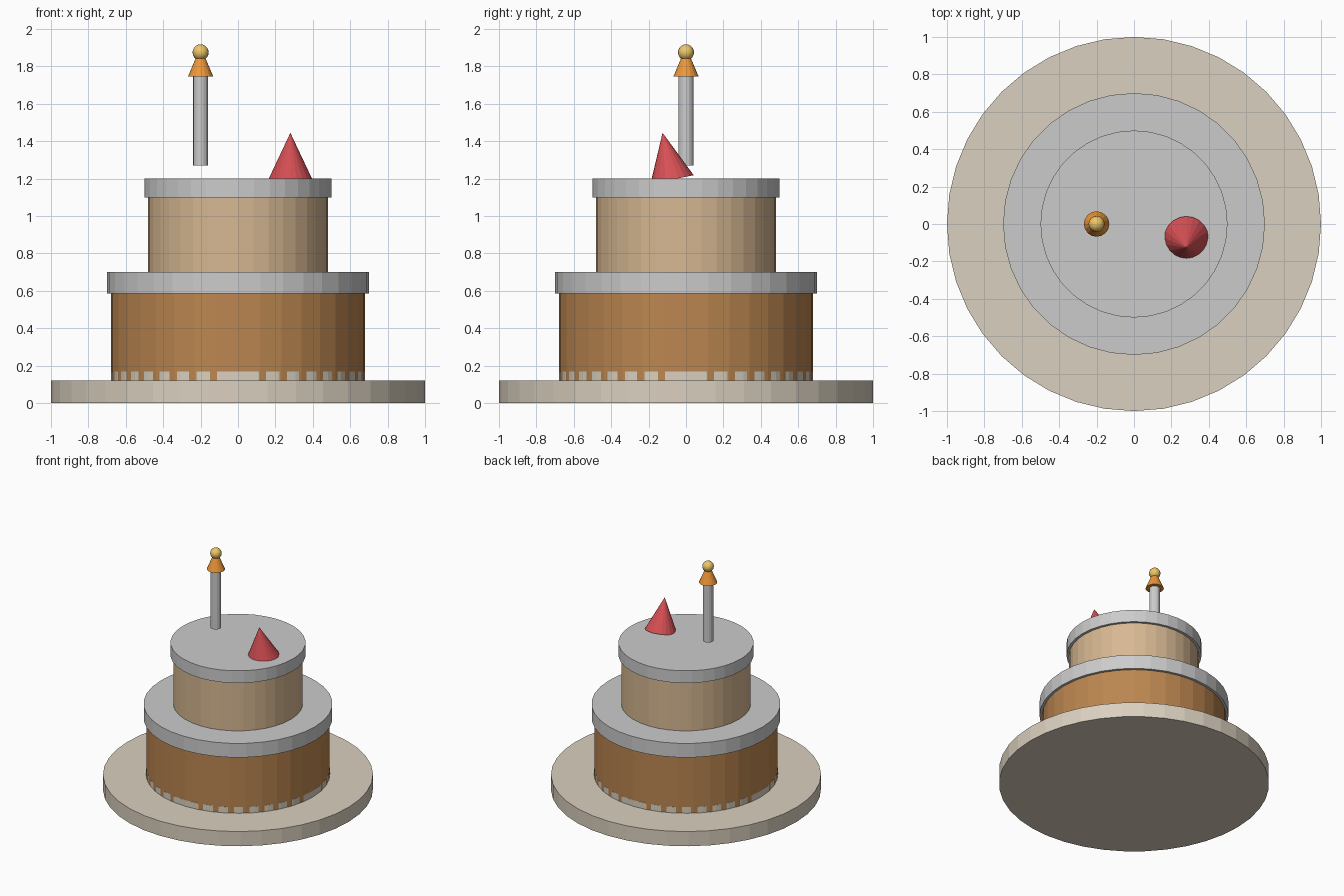
import bpy
import math

if "Cube" in bpy.data.objects:
    bpy.data.objects.remove(bpy.data.objects["Cube"])


def material(name, rgb):
    m = bpy.data.materials.new(name)
    m.diffuse_color = (*rgb, 1)
    m.use_nodes = True
    m.node_tree.nodes["Principled BSDF"].inputs["Base Color"].default_value = m.diffuse_color
    return m


BOARD = material("board_beige", (0.70, 0.63, 0.52))
SPONGE = material("brown_sponge", (0.50, 0.24, 0.08))
CREAM = material("cream_sponge", (0.68, 0.48, 0.29))
FLAME = material("flame_orange", (0.85, 0.31, 0.04))
GLOW = material("glow_yellow", (0.85, 0.57, 0.14))
BERRY = material("berry_red", (0.68, 0.08, 0.09))


def finish(name, mat):
    ob = bpy.context.object
    ob.name = name
    if mat:
        ob.data.materials.append(mat)
    return ob


def disc(name, radius, z0, z1, sides, mat=None, x=0, y=0):
    """Upright cylinder between two heights."""
    bpy.ops.mesh.primitive_cylinder_add(vertices=sides, radius=radius, depth=z1 - z0,
                                        location=(x, y, (z0 + z1) / 2))
    return finish(name, mat)


def cone(name, radius, depth, location, sides, mat, tilt=0):
    bpy.ops.mesh.primitive_cone_add(vertices=sides, radius1=radius, radius2=0, depth=depth,
                                    location=location, rotation=(tilt, 0, 0))
    return finish(name, mat)


# Board with a raised rim that peeks through the facets of the lower tier
disc("cake_board", 1.0, 0.0, 0.12, 40, BOARD)
disc("board_rim", 0.68, 0.10, 0.17, 40, BOARD)

# Two tiers, each with an overhanging icing slab
disc("lower_tier", 0.68, 0.12, 0.59, 36, SPONGE)
disc("lower_icing", 0.70, 0.585, 0.70, 36)
disc("upper_tier", 0.48, 0.70, 1.11, 36, CREAM)
disc("upper_icing", 0.50, 1.10, 1.20, 36)

# Candle hovering above the icing, with flame and glowing tip
disc("candle", 0.04, 1.27, 1.75, 16, x=-0.2)
cone("flame", 0.068, 0.16, (-0.2, 0, 1.825), 16, FLAME)
bpy.ops.mesh.primitive_uv_sphere_add(segments=16, ring_count=10, radius=0.043,
                                     location=(-0.2, 0, 1.875))
finish("flame_tip", GLOW)
bpy.ops.object.shade_smooth_by_angle(angle=math.radians(40))

# Tilted strawberry
cone("strawberry", 0.118, 0.255, (0.28, -0.10, 1.32), 20, BERRY, tilt=0.2)
